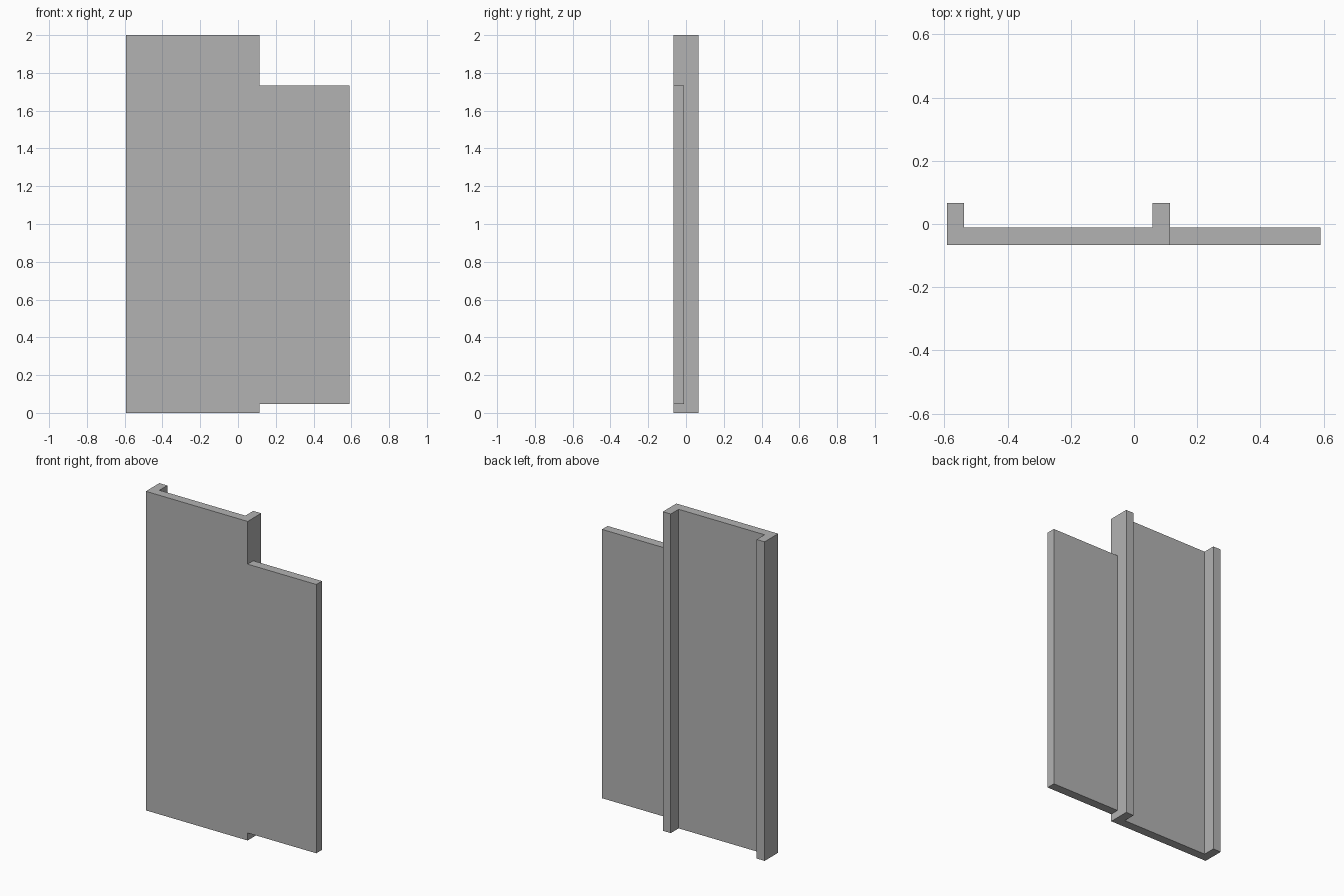
import bpy
import bmesh

cube = bpy.data.objects.get("Cube")
if cube:
    bpy.data.objects.remove(cube, do_unlink=True)

grey = bpy.data.materials.new("plain_grey")
grey.use_nodes = True
colour = (0.45, 0.45, 0.45, 1)
grey.diffuse_color = colour
grey.node_tree.nodes["Principled BSDF"].inputs["Base Color"].default_value = colour


def extrude_profile(name, outline, bottom, top):
    """Raise a plan outline from bottom to top as a closed solid."""
    bm = bmesh.new()
    face = bm.faces.new([bm.verts.new((x, y, bottom)) for x, y in outline])
    raised = bmesh.ops.extrude_face_region(bm, geom=[face])["geom"]
    verts = [v for v in raised if isinstance(v, bmesh.types.BMVert)]
    bmesh.ops.translate(bm, verts=verts, vec=(0, 0, top - bottom))
    bmesh.ops.recalc_face_normals(bm, faces=bm.faces)
    mesh = bpy.data.meshes.new(name)
    bm.to_mesh(mesh)
    bm.free()
    mesh.materials.append(grey)
    obj = bpy.data.objects.new(name, mesh)
    bpy.context.collection.objects.link(obj)
    return obj


# Shared plan positions
right, left, end = -0.592, 0.114, 0.59
front, plate_back, rib_back = -0.067, -0.011, 0.067
rib = 0.055

# Tall channel: front plate with a rib along each rear edge
extrude_profile("channel_panel", [
    (right, front), (left, front), (left, rib_back), (left - rib, rib_back),
    (left - rib, plate_back), (right + rib, plate_back),
    (right + rib, rib_back), (right, rib_back)], 0, 2)

# Shorter flat side panel, flush with the front
extrude_profile("side_panel", [
    (left, front), (end, front), (end, plate_back), (left, plate_back)],
    0.047, 1.732)
